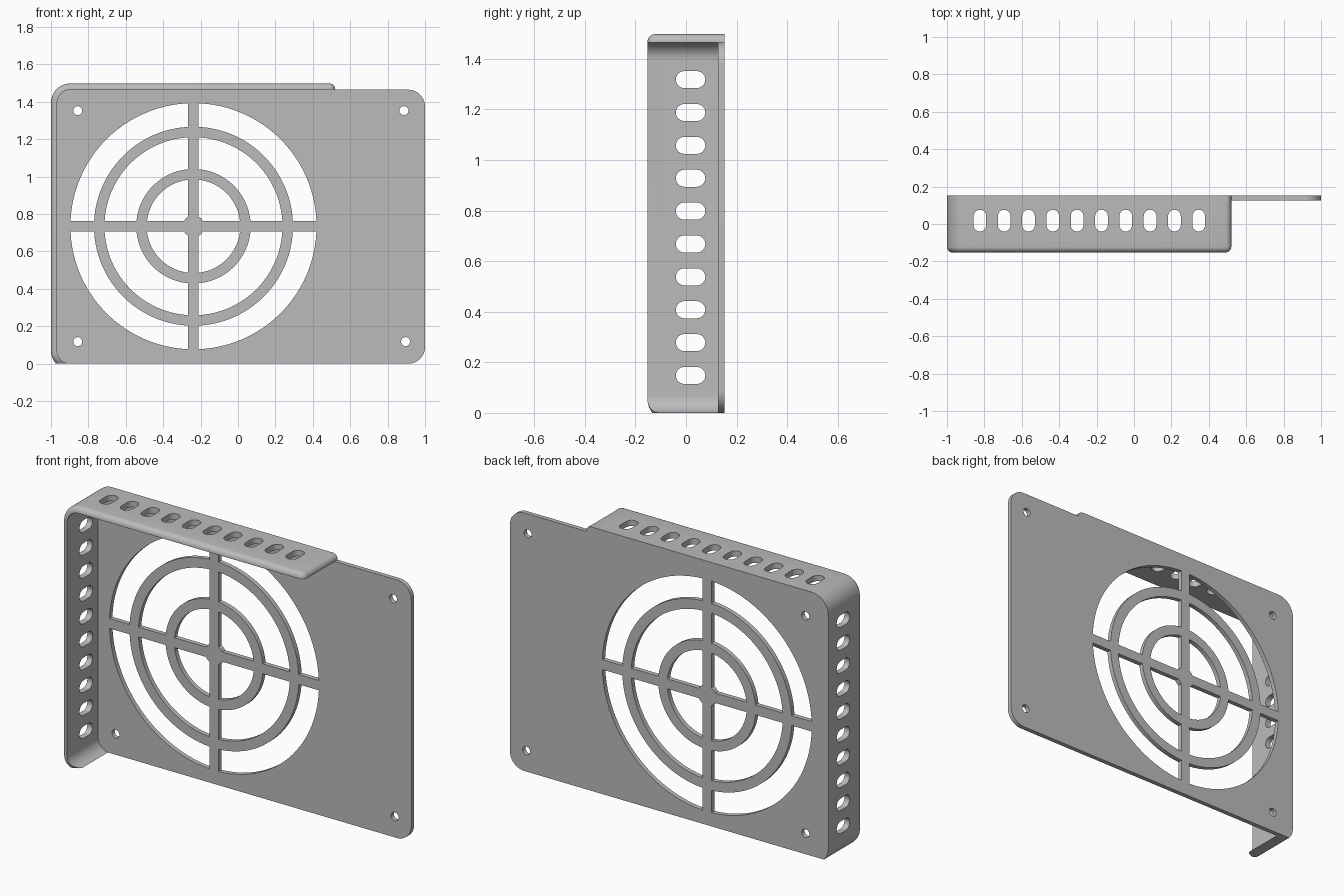
import bpy, bmesh
from math import sin, cos, pi, asin, sqrt
from mathutils import Vector, Matrix

cube = bpy.data.objects.get("Cube")
if cube:
    bpy.data.objects.remove(cube)

LEFT, RIGHT, TOP = -0.967, 1.0, 1.465     # plate outline
BACK, FRONT = 0.152, -0.152
PLATE, WALL = 0.026, 0.033                # thicknesses
R_IN, R_OUT, R_EDGE = 0.07, 0.09, 0.03    # corner radii

metal = bpy.data.materials.new("grey metal")
metal.use_nodes = True
GREY = (0.5, 0.5, 0.5, 1)
metal.diffuse_color = GREY
metal.node_tree.nodes["Principled BSDF"].inputs["Base Color"].default_value = GREY


def arc(cx, cy, r, a0, a1, n=12):
    return [(cx + r * cos(a0 + (a1 - a0) * i / n), cy + r * sin(a0 + (a1 - a0) * i / n))
            for i in range(n + 1)]


def activate(obj):
    bpy.ops.object.select_all(action='DESELECT')
    obj.select_set(True)
    bpy.context.view_layer.objects.active = obj


def mesh_object(name, bm):
    bmesh.ops.recalc_face_normals(bm, faces=bm.faces)
    mesh = bpy.data.meshes.new(name)
    bm.to_mesh(mesh)
    bm.free()
    obj = bpy.data.objects.new(name, mesh)
    bpy.context.collection.objects.link(obj)
    mesh.materials.append(metal)
    return obj


def flat_sheet(name, outlines, thickness):
    """Fill nested outlines into a sheet standing in the xz plane."""
    curve = bpy.data.curves.new(name, 'CURVE')
    curve.dimensions = '2D'
    curve.fill_mode = 'BOTH'
    curve.extrude = thickness / 2
    for pts in outlines:
        spline = curve.splines.new('POLY')
        spline.points.add(len(pts) - 1)
        for p, (x, z) in zip(spline.points, pts):
            p.co = (x, z, 0, 1)
        spline.use_cyclic_u = True
    obj = bpy.data.objects.new(name, curve)
    bpy.context.collection.objects.link(obj)
    activate(obj)
    bpy.ops.object.convert(target='MESH')
    obj = bpy.context.object
    obj.data.transform(Matrix.Rotation(pi / 2, 4, 'X'))
    obj.data.transform(Matrix.Translation((0, BACK - thickness / 2, 0)))
    obj.data.materials.clear()
    obj.data.materials.append(metal)
    bm = bmesh.new()
    bm.from_mesh(obj.data)
    bmesh.ops.remove_doubles(bm, verts=bm.verts, dist=1e-5)
    bmesh.ops.recalc_face_normals(bm, faces=bm.faces)
    bm.to_mesh(obj.data)
    bm.free()
    return obj


# Plate outline, screw holes and the grille windows between rings and spokes
outlines = [arc(LEFT + R_IN, R_IN, R_IN, 1.5 * pi, pi)
            + arc(LEFT + R_IN, TOP - R_IN, R_IN, pi, pi / 2)
            + arc(RIGHT - R_OUT, TOP - R_OUT, R_OUT, pi / 2, 0)
            + arc(RIGHT - R_OUT, R_OUT, R_OUT, 0, -pi / 2)]
for x, z in ((-0.857, 0.118), (-0.857, 1.353), (0.887, 1.353), (0.896, 0.118)):
    outlines.append(arc(x, z, 0.024, 0, 2 * pi, 24)[:-1])

FAN_X, FAN_Z, SPOKE = -0.238, 0.735, 0.028
for r0, r1 in ((0.058, 0.25), (0.306, 0.476), (0.532, 0.658)):
    b0, b1 = asin(SPOKE / r0), asin(SPOKE / r1)
    for q in range(4):
        a = q * pi / 2
        outlines.append(arc(FAN_X, FAN_Z, r1, a + b1, a + pi / 2 - b1, 24)
                        + arc(FAN_X, FAN_Z, r0, a + pi / 2 - b0, a + b0, 24))
flat_sheet("grille_plate", outlines, PLATE)

# Flange path: (x, z, outward normal, end rounding), from bottom tab to top end
stations = []
for cz, a0, a1 in ((R_IN, 1.5 * pi, pi), (TOP - R_IN, pi, pi / 2)):
    for i in range(13):
        a = a0 + (a1 - a0) * i / 12
        n = Vector((cos(a), 0, sin(a)))
        x, z = LEFT + R_IN + R_IN * cos(a), cz + R_IN * sin(a)
        low = max(0.0, 0.05 - z)
        stations.append((x, z, n, 0.05 - sqrt(max(0, 0.0025 - low * low)), 0))
for i in range(7):
    a = pi / 2 * i / 6
    cut = R_EDGE * (1 - cos(a))
    stations.append((0.49 + R_EDGE * sin(a), TOP, Vector((0, 0, 1)), cut, cut))

# Sweep a section with a rounded outer front edge along the path
bm = bmesh.new()
rings = []
for x, z, n, setback, thin in stations:
    front, depth = FRONT + setback, WALL - thin
    r = min(R_EDGE, depth * 0.9)
    section = [(0, BACK), (0, front)]
    section += [(depth - r + r * sin(t * pi / 12), front + r - r * cos(t * pi / 12))
                for t in range(7)]
    section.append((depth, BACK))
    rings.append([bm.verts.new((x + n.x * d, y, z + n.z * d)) for d, y in section])
for a, b in zip(rings, rings[1:]):
    for i in range(len(a)):
        j = (i + 1) % len(a)
        bm.faces.new((a[i], a[j], b[j], b[i]))
bm.faces.new(rings[0])
bm.faces.new(rings[-1])
# Trim the bottom tab level with the plate
cut = bmesh.ops.bisect_plane(bm, geom=bm.verts[:] + bm.edges[:] + bm.faces[:], dist=1e-6,
                             plane_co=(0, 0, 0.0005), plane_no=(0, 0, 1), clear_inner=True)
bmesh.ops.holes_fill(bm, edges=[e for e in bm.edges if e.is_boundary])
flange = mesh_object("vent_flange", bm)

# Vent slots: one row through the side wall, one through the top wall
half, reach, mid = 0.034, 0.0585, 0.018
slot = (arc(reach - half, 0, half, -pi / 2, pi / 2, 8)
        + arc(half - reach, 0, half, pi / 2, 1.5 * pi, 8))
bm = bmesh.new()
for k in range(10):
    for side in (True, False):
        loops = []
        for depth in (-0.06, 0.06):
            if side:
                pts = [(LEFT + depth, mid + u, 0.148 + 0.13 * k + v) for u, v in slot]
            else:
                pts = [(-0.824 + 0.13 * k + v, mid + u, TOP + depth) for u, v in slot]
            loops.append([bm.verts.new(p) for p in pts])
        lo, hi = loops
        bm.faces.new(lo)
        bm.faces.new(hi)
        for i in range(len(lo)):
            j = (i + 1) % len(lo)
            bm.faces.new((lo[i], lo[j], hi[j], hi[i]))
cutter = mesh_object("slot_cutter", bm)
cutter.hide_render = True

mod = flange.modifiers.new("slots", 'BOOLEAN')
mod.operation = 'DIFFERENCE'
mod.solver = 'EXACT'
mod.object = cutter
activate(flange)
bpy.ops.object.modifier_apply(modifier=mod.name)
bpy.data.objects.remove(cutter)

for name in ("grille_plate", "vent_flange"):
    activate(bpy.data.objects[name])
    bpy.ops.object.shade_smooth_by_angle(angle=pi / 6)
